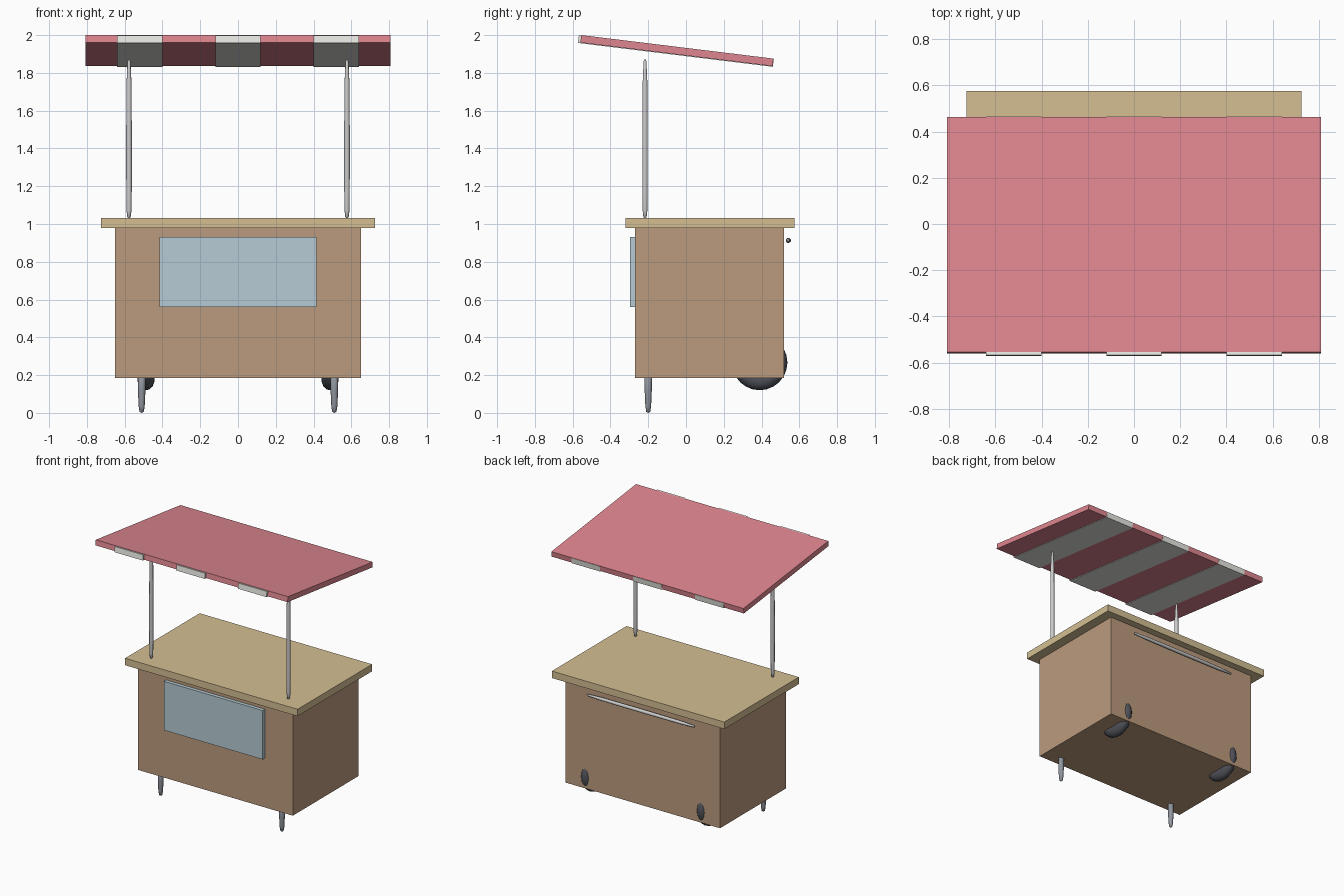
import bpy, bmesh, math
from mathutils import Matrix

if "Cube" in bpy.data.objects:
    bpy.data.objects.remove(bpy.data.objects["Cube"])


def material(name, r, g, b):
    m = bpy.data.materials.new(name)
    m.diffuse_color = (r, g, b, 1)
    m.use_nodes = True
    m.node_tree.nodes["Principled BSDF"].inputs["Base Color"].default_value = m.diffuse_color
    return m


WOOD = material("wood", 0.50, 0.33, 0.21)
PALE = material("pale_wood", 0.66, 0.52, 0.29)
GLASS = material("glass", 0.47, 0.60, 0.66)
RED = material("red_cloth", 0.74, 0.24, 0.28)
WHITE = material("white_cloth", 0.82, 0.82, 0.78)
METAL = material("metal", 0.62, 0.63, 0.65)
STEEL = material("dark_steel", 0.28, 0.30, 0.34)
RUBBER = material("rubber", 0.08, 0.085, 0.10)


def finish(name, bm, mat, matrix=None):
    bmesh.ops.recalc_face_normals(bm, faces=bm.faces)
    me = bpy.data.meshes.new(name)
    bm.to_mesh(me)
    bm.free()
    ob = bpy.data.objects.new(name, me)
    bpy.context.collection.objects.link(ob)
    me.materials.append(mat)
    if matrix:
        ob.matrix_world = matrix
    return ob


def box(name, lo, hi, mat, matrix=None):
    bm = bmesh.new()
    bmesh.ops.create_cube(bm, size=1)
    for v in bm.verts:
        v.co = [l + (c + 0.5) * (h - l) for c, l, h in zip(v.co, lo, hi)]
    return finish(name, bm, mat, matrix)


def lathe(name, profile, sides, mat, matrix):
    # revolve (radius, height) points about local z
    bm = bmesh.new()
    vs = [bm.verts.new((r, 0, z)) for r, z in profile]
    es = [bm.edges.new(p) for p in zip(vs, vs[1:])]
    bmesh.ops.spin(bm, geom=vs + es, cent=(0, 0, 0), axis=(0, 0, 1),
                   angle=2 * math.pi, steps=sides)
    bmesh.ops.remove_doubles(bm, verts=bm.verts, dist=0.0002)
    ob = finish(name, bm, mat, matrix)
    ob.data.shade_smooth()
    return ob


# Cart body, counter and display window
box("cart_body", (-0.65, -0.27, 0.185), (0.65, 0.52, 0.98), WOOD)
box("counter_top", (-0.725, -0.32, 0.98), (0.725, 0.575, 1.033), PALE)
box("display_window", (-0.415, -0.297, 0.56), (0.415, -0.265, 0.932), GLASS)

# Sloping canopy with white stripes set slightly lower and further forward
slope = Matrix.Translation((0, -0.048, 1.918)) @ Matrix.Rotation(-0.1218, 4, 'X')
box("canopy", (-0.808, -0.5125, -0.02), (0.808, 0.5125, 0.02), RED, slope)
for i, x in enumerate((-0.52, 0, 0.52)):
    box(f"canopy_stripe_{i + 1}", (x - 0.12, -0.525, -0.0235),
        (x + 0.12, 0.5145, 0.0175), WHITE, slope)

pole = [(0, 1.03), (0.009, 1.037), (0.013, 1.07), (0.0145, 1.17), (0.015, 1.45),
        (0.0135, 1.74), (0.008, 1.86), (0, 1.877)]
leg = [(0, 0), (0.011, 0.006), (0.016, 0.035), (0.020, 0.12), (0.020, 0.25), (0, 0.25)]
# Rounded tyre around a thin hub
wheel = [(0, -0.03), (0.07, -0.036), (0.10, -0.045), (0.128, -0.034), (0.143, -0.016),
         (0.147, 0), (0.143, 0.016), (0.128, 0.034), (0.10, 0.045), (0.07, 0.036), (0, 0.03)]
turn = Matrix.Rotation(math.pi / 2, 4, 'Y')

# Paired poles, front legs and rear wheels
for side, s in (("left", -1), ("right", 1)):
    lathe(f"canopy_pole_{side}", pole, 10, METAL, Matrix.Translation((s * 0.577, -0.217, 0)))
    lathe(f"front_leg_{side}", leg, 10, STEEL, Matrix.Translation((s * 0.51, -0.20, 0)))
    lathe(f"rear_wheel_{side}", wheel, 24, RUBBER,
          Matrix.Translation((s * 0.487, 0.39, 0.267)) @ turn)

# Push handle on the back
handle = [(0, -0.455), (0.007, -0.445), (0.012, -0.34), (0.0135, 0),
          (0.012, 0.34), (0.007, 0.445), (0, 0.455)]
lathe("push_handle", handle, 10, METAL, Matrix.Translation((0, 0.542, 0.913)) @ turn)
